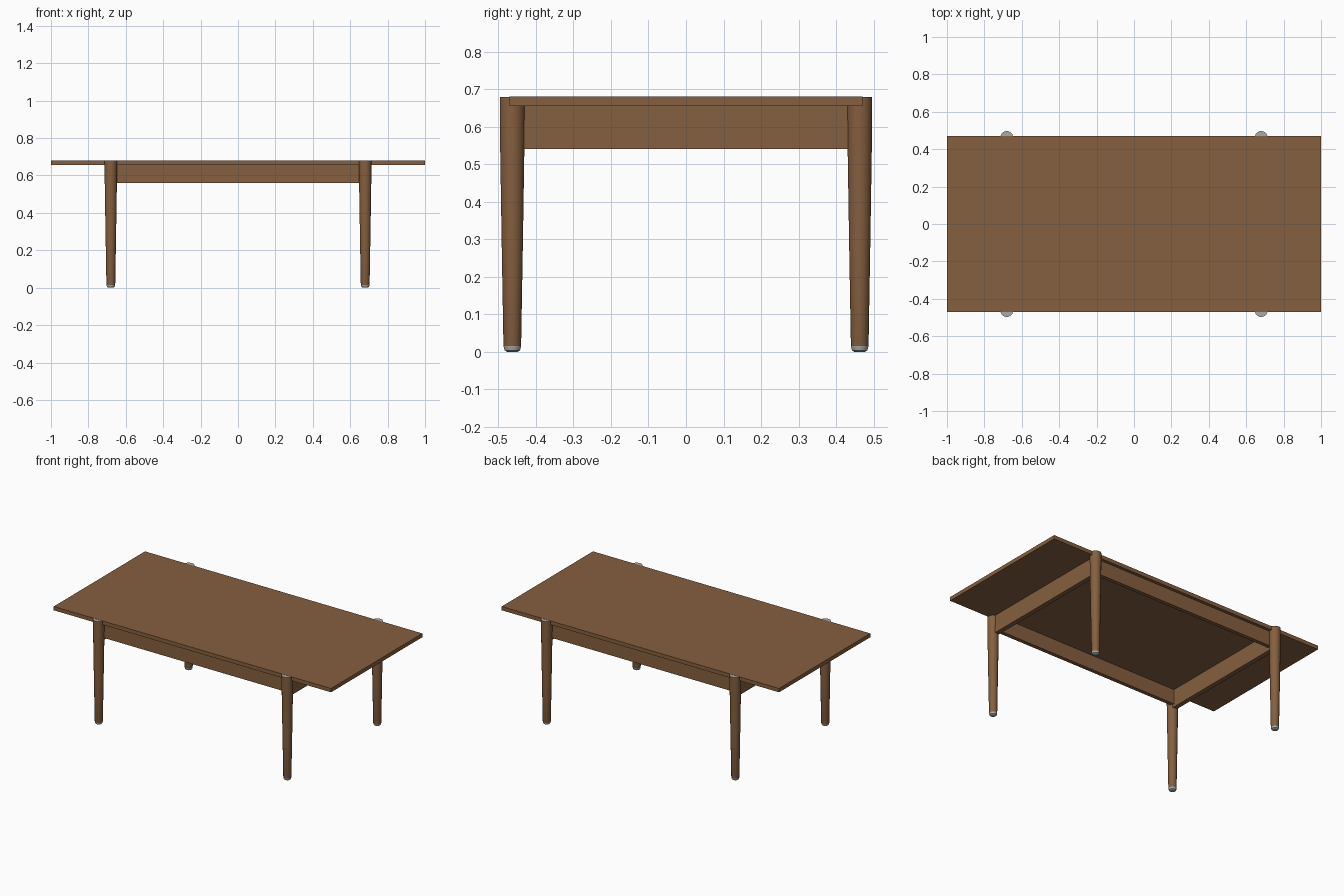
import bpy, bmesh, math

cube = bpy.data.objects.get("Cube")
if cube:
    bpy.data.objects.remove(cube, do_unlink=True)


def make_material(name, color):
    mat = bpy.data.materials.new(name)
    mat.use_nodes = True
    mat.diffuse_color = color
    mat.node_tree.nodes["Principled BSDF"].inputs["Base Color"].default_value = color
    return mat


wood = make_material("brown_wood", (0.235, 0.115, 0.05, 1))
grey = make_material("grey_caps", (0.4, 0.4, 0.4, 1))

LEG_X, LEG_Y, TOP_Z, UNDER_Z = 0.68, 0.463, 0.68, 0.655


def add_object(name, bm, mats):
    bmesh.ops.recalc_face_normals(bm, faces=bm.faces)
    mesh = bpy.data.meshes.new(name)
    bm.to_mesh(mesh)
    bm.free()
    for mat in mats:
        mesh.materials.append(mat)
    obj = bpy.data.objects.new(name, mesh)
    bpy.context.collection.objects.link(obj)
    return obj


def box(name, low, high):
    bm = bmesh.new()
    bmesh.ops.create_cube(bm, size=1)
    for v in bm.verts:
        v.co = [l + (c + 0.5) * (h - l) for c, l, h in zip(v.co, low, high)]
    return add_object(name, bm, [wood])


def leg(name, x, y, sides=16):
    # Turned profile: rounded foot, long taper, straight shoulder
    profile = [(0.015, 0), (0.021, 0.004), (0.024, 0.015), (0.029, 0.3),
               (0.033, 0.55), (0.034, 0.62), (0.034, TOP_Z - 0.001)]
    bm = bmesh.new()
    rings = []
    for r, z in profile:
        angles = [math.tau * (i + 0.5) / sides for i in range(sides)]
        rings.append([bm.verts.new((x + r * math.cos(a), y + r * math.sin(a), z))
                      for a in angles])
    for a, b in zip(rings, rings[1:]):
        for i in range(sides):
            j = (i + 1) % sides
            bm.faces.new((a[i], a[j], b[j], b[i]))
    bm.faces.new(rings[0])
    bm.faces.new(rings[-1])
    # Grey end grain on top and grey glide at the foot
    for f in bm.faces:
        z = f.calc_center_median().z
        f.material_index = int(z < 0.015 or z > TOP_Z - 0.01)
    obj = add_object(name, bm, [wood, grey])
    bpy.ops.object.select_all(action="DESELECT")
    obj.select_set(True)
    bpy.context.view_layer.objects.active = obj
    bpy.ops.object.shade_smooth_by_angle(angle=math.radians(30))


# Thin overhanging top
box("tabletop", (-1, -0.47, UNDER_Z), (1, 0.47, TOP_Z))

# Aprons joining the legs: the long ones are a little shallower
for side, s in (("front", -1), ("back", 1)):
    y = sorted((s * 0.425, s * 0.45))
    box(side + "_apron", (-0.67, y[0], 0.56), (0.67, y[1], UNDER_Z))
for side, s in (("right", -1), ("left", 1)):
    x = sorted((s * 0.66, s * 0.69))
    box(side + "_apron", (x[0], -0.44, 0.54), (x[1], 0.44, UNDER_Z))

# Four legs standing slightly proud of the long edges
for depth, sy in (("front", -1), ("back", 1)):
    for side, sx in (("right", -1), ("left", 1)):
        leg(f"{depth}_{side}_leg", sx * LEG_X, sy * LEG_Y)
